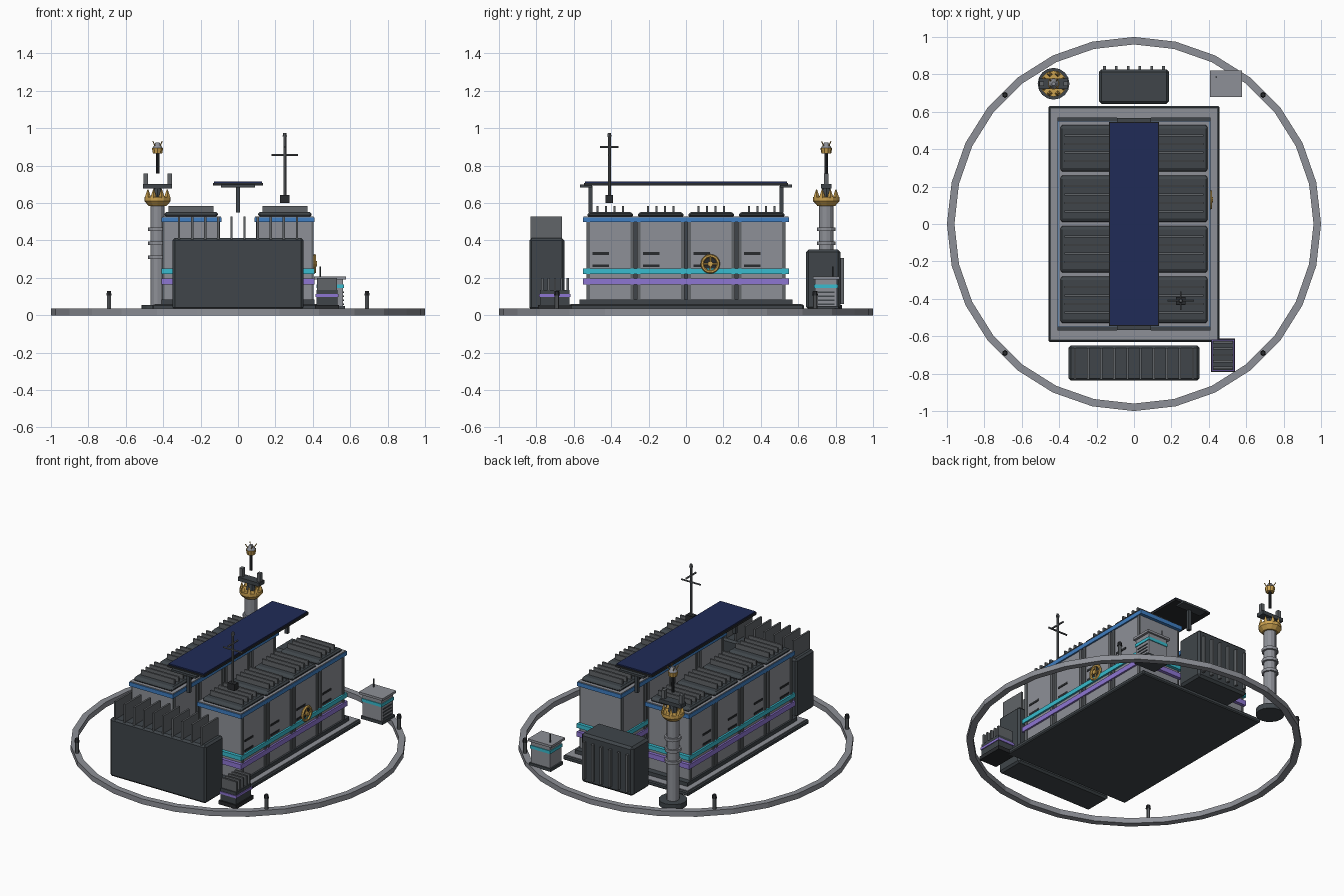
import bpy, math
from mathutils import Vector

old = bpy.data.objects.get("Cube")
if old:
    bpy.data.objects.remove(old, do_unlink=True)


def material(name, r, g, b):
    m = bpy.data.materials.new(name)
    m.use_nodes = True
    m.diffuse_color = (r, g, b, 1)
    m.node_tree.nodes["Principled BSDF"].inputs["Base Color"].default_value = (r, g, b, 1)
    return m


GREY = material("light grey", .27, .28, .31)
STEEL = material("steel grey", .12, .13, .14)
DARK = material("dark grey", .05, .06, .068)
BLACK = material("near black", .022, .024, .027)
NAVY = material("navy", .014, .024, .095)
BLUE = material("blue", .05, .21, .54)
CYAN = material("cyan", .04, .5, .62)
PURPLE = material("purple", .27, .18, .65)
GOLD = material("gold", .6, .36, .08)


def finish(name, mat, bevel=0):
    o = bpy.context.object
    o.name = name
    o.data.materials.append(mat)
    if bevel:
        mod = o.modifiers.new("chamfer", "BEVEL")
        mod.width = bevel
        mod.segments = 1
    return o


def box(name, mat, x, y, z, bevel=0):
    """Box from (low, high) ranges on each axis."""
    bpy.ops.mesh.primitive_cube_add(size=1)
    o = finish(name, mat, bevel)
    for v in o.data.vertices:
        v.co = [r[0] if c < 0 else r[1] for c, r in zip(v.co, (x, y, z))]
    return o


def around(c, h):
    return (c - h, c + h)


def tube(name, mat, x, y, z, r, top=None, sides=12):
    """Upright cylinder or cone frustum between two heights."""
    bpy.ops.mesh.primitive_cone_add(vertices=sides, radius1=r, radius2=r if top is None else top,
                                    depth=z[1] - z[0], location=(x, y, (z[0] + z[1]) / 2))
    return finish(name, mat)


def rod(name, mat, a, b, r, sides=6):
    a, b = Vector(a), Vector(b)
    bpy.ops.mesh.primitive_cylinder_add(vertices=sides, radius=r, depth=(b - a).length, location=(a + b) / 2)
    bpy.context.object.rotation_euler = (b - a).to_track_quat("Z", "Y").to_euler()
    return finish(name, mat)


# Perimeter ring: a square section swept round 28 sides
N = 28
verts, faces = [], []
for i in range(N):
    a = math.tau * i / N
    for r, z in ((1, 0), (1, .035), (.96, .035), (.96, 0)):
        verts.append((r * math.sin(a), r * math.cos(a), z))
    for k in range(4):
        j = (i + 1) % N
        faces.append((i * 4 + k, i * 4 + (k + 1) % 4, j * 4 + (k + 1) % 4, j * 4 + k))
mesh = bpy.data.meshes.new("perimeter_ring")
mesh.from_pydata(verts, [], faces)
mesh.materials.append(GREY)
bpy.context.collection.objects.link(bpy.data.objects.new("perimeter_ring", mesh))

# Bollards on the ring
for sx in (-1, 1):
    for sy in (-1, 1):
        tube("bollard", STEEL, sx * .69, sy * .69, (.02, .11), .012, sides=6)
        tube("bollard_cap", BLACK, sx * .69, sy * .69, (.105, .13), .016, .012, 6)

# Base slab
box("base_slab", DARK, (-.457, .457), (-.63, .63), (.03, .058), .006)
box("base_deck", GREY, (-.445, .445), (-.618, .618), (.056, .061))

# Two mirrored rows of four battery cells
for s in (-1, 1):
    def side(a, b):
        return (min(s * a, s * b), max(s * a, s * b))

    box("row_plinth", DARK, side(.09, .41), (-.57, .57), (.06, .085))
    box("row_core", DARK, side(.13, .37), (-.5, .5), (.08, .5))
    box("blue_band", BLUE, side(.088, .408), (-.552, .552), (.498, .524))
    box("row_lid", GREY, side(.092, .404), (-.547, .547), (.522, .529))
    box("cyan_band", CYAN, side(.09, .41), (-.552, .552), (.222, .25))
    box("purple_band", PURPLE, side(.09, .41), (-.552, .552), (.165, .197))
    for i in range(4):
        cy = (i - 1.5) * .27
        box("cell_body", GREY, side(.1, .398), around(cy, .126), (.07, .51))
        for e in (-1, 1):
            for x in ((.393, .404), (.095, .106)):
                box("cell_post", STEEL, side(*x), around(cy + e * .118, .01), (.08, .5))
        cap = box("cell_cap", DARK, side(.108, .394), around(cy, .128), (.527, .553), .01)
        for v in cap.data.vertices:
            if v.co.z > .54:
                v.co.y = cy + (v.co.y - cy) * .9
        for k in range(4):
            box("cell_fin", STEEL, side(.13, .372), around(cy + (k - 1.5) * .045, .006), (.55, .585))
        for z in (.33, .265):
            box("vent_slot", BLACK, side(.396, .401), around(cy - .05, .044), around(z, .007))

# Gold hand wheel on the left side
wheel = Vector((.41, .13, .275))
bpy.ops.mesh.primitive_torus_add(major_radius=.043, minor_radius=.009, major_segments=20, minor_segments=6,
                                 location=wheel, rotation=(0, math.pi / 2, 0))
finish("wheel_rim", GOLD)
rod("wheel_back", BLACK, wheel - Vector((.012, 0, 0)), wheel - Vector((.004, 0, 0)), .04, 16)
rod("wheel_hub", GOLD, wheel - Vector((.01, 0, 0)), wheel + Vector((.012, 0, 0)), .015, 8)
for d in ((0, .042, 0), (0, 0, .042)):
    rod("wheel_spoke", GOLD, wheel - Vector(d), wheel + Vector(d), .005)

# Raised solar panel
box("panel_frame", BLACK, (-.133, .133), (-.545, .545), (.694, .708))
box("panel_face", NAVY, (-.128, .128), (-.54, .54), (.706, .716))
for s in (-1, 1):
    box("panel_crossbar", DARK, (-.09, .09), around(s * .535, .032), (.684, .698))
    box("panel_post", DARK, (-.011, .011), around(s * .51, .011), (.55, .69))

# Front radiator with ten tall fins
box("radiator_body", DARK, (-.35, .35), (-.838, -.65), (.03, .412), .012)
for i in range(10):
    box("radiator_fin", STEEL, around((i - 4.5) * .07, .006), (-.832, -.662), (.4, .527))

# Rear transformer with ribbed back
box("transformer_body", DARK, (-.188, .188), (.642, .826), (.03, .352), .014)
for i in range(6):
    box("transformer_rib", STEEL, around((i - 2.5) * .063, .007), (.82, .845), (.06, .305))

# Small finned unit at the front left corner
box("pump_foot", BLACK, (.412, .54), (-.79, -.612), (.03, .055))
box("pump_body", DARK, (.42, .532), (-.78, -.622), (.05, .135))
box("pump_band", PURPLE, (.415, .537), (-.785, -.617), (.098, .114))
for i in range(5):
    box("pump_fin", STEEL, (.422, .53), around(-.7 + (i - 2) * .034, .006), (.13, .2))

# Control cabinet at the rear left corner
box("cabinet_foot", DARK, (.415, .572), (.685, .815), (.03, .05))
box("cabinet_body", GREY, (.425, .562), (.69, .808), (.045, .195))
box("cabinet_cap", GREY, (.406, .578), (.678, .82), (.192, .207))
box("cabinet_band", CYAN, (.42, .567), (.685, .813), (.145, .165))
for i in range(4):
    box("cabinet_slat", DARK, (.56, .566), (.705, .793), around(.06 + i * .021, .004))
rod("cabinet_aerial", DARK, (.44, .785, .2), (.44, .785, .262), .004)

# Signal tower: column, crown, platform and beacon
tx, ty = -.43, .75
tube("tower_foot", DARK, tx, ty, (.02, .055), .085, sides=16)
tube("tower_column", GREY, tx, ty, (.05, .61), .038)
for z in (.31, .385, .46):
    tube("tower_ring", GREY, tx, ty, around(z, .01), .05)
tube("crown_lower", GOLD, tx, ty, (.585, .61), .048, .07)
tube("crown_upper", GOLD, tx, ty, (.61, .632), .07)
for i in range(8):
    a = math.tau * (i + .5) / 8
    tube("crown_tooth", GOLD, tx + .056 * math.cos(a), ty + .056 * math.sin(a), (.628, .672), .017, .003, 4)
tube("tower_neck", DARK, tx, ty, (.6, .69), .035, .02, 8)
box("tower_platform", DARK, around(tx, .077), around(ty, .028), (.678, .702))
for s in (-1, 1):
    box("platform_block", STEEL, around(tx + s * .064, .012), around(ty, .013), (.7, .757))
tube("beacon_mast", BLACK, tx, ty, (.757, .875), .009, sides=8)
tube("beacon_cup", GOLD, tx, ty, (.865, .895), .026, .032, 10)
tube("beacon_dome", GREY, tx, ty, (.895, .925), .028, .01, 10)
for i in range(4):
    a = math.tau * (i + .5) / 4
    c, d = math.cos(a), math.sin(a)
    rod("beacon_spike", GOLD, (tx + .015 * c, ty + .015 * d, .9), (tx + .035 * c, ty + .035 * d, .93), .003)

# Cross antenna on the left row
ax, ay = .25, -.41
box("antenna_base", BLACK, around(ax, .026), around(ay, .02), (.6, .642))
tube("antenna_mast", STEEL, ax, ay, (.64, .965), .008, sides=8)
tube("antenna_tip", STEEL, ax, ay, (.955, .975), .012, .008, 8)
rod("antenna_arm", STEEL, (ax - .07, ay, .857), (ax + .07, ay, .857), .006)
rod("antenna_arm", STEEL, (ax, ay - .05, .9), (ax, ay + .05, .9), .006)
